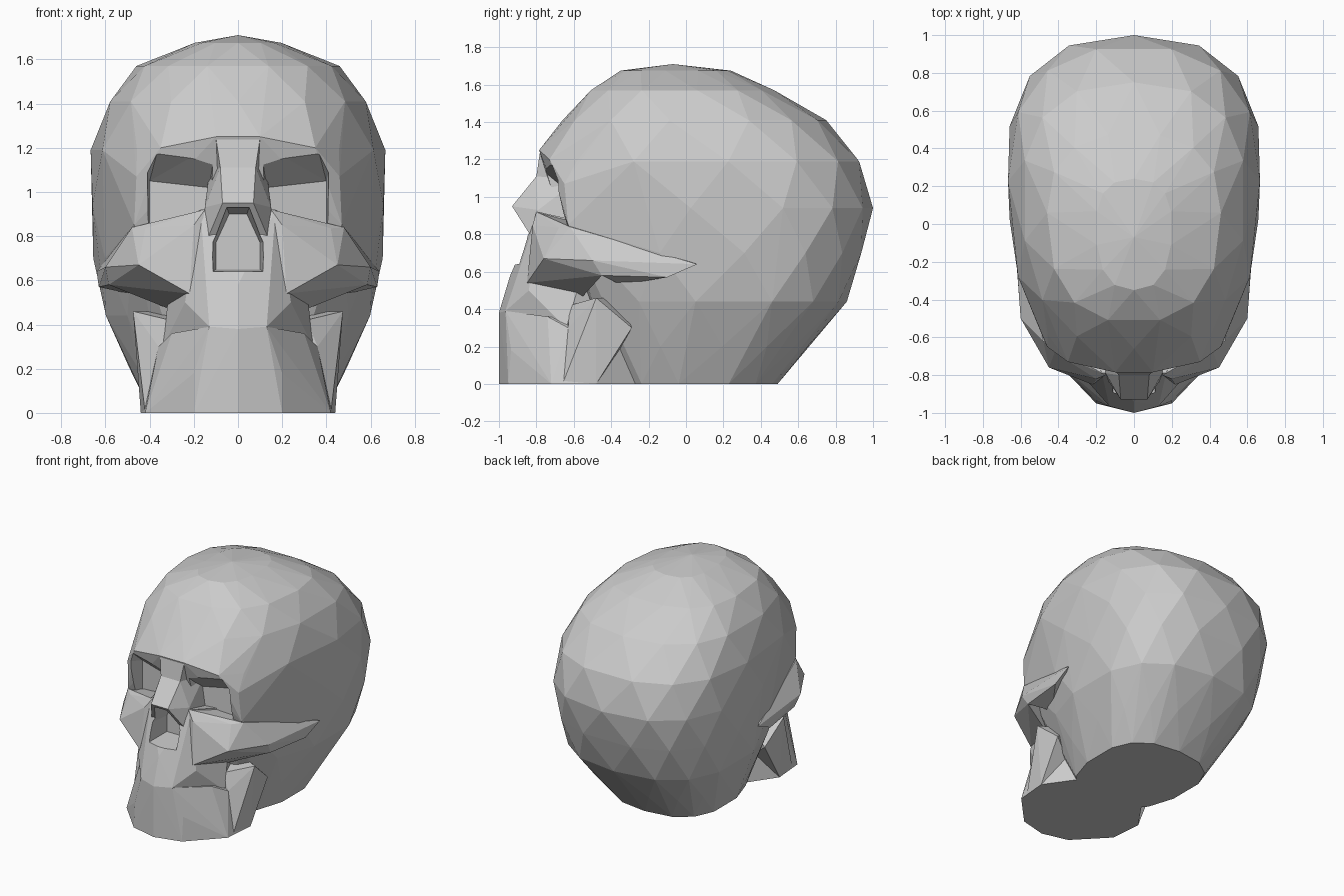
import bpy, bmesh, math


def hull(name, points, mode="centre"):
    """Faceted solid around points. centre: symmetric across x; pair: one solid per side."""
    bm = bmesh.new()
    left = [(-x, y, z) for x, y, z in points]
    for group in ([points + left] if mode == "centre" else [points, left]):
        verts = [bm.verts.new(p) for p in sorted(set(group))]
        bmesh.ops.convex_hull(bm, input=verts)
    loose = [v for v in bm.verts if not v.link_faces]
    bmesh.ops.delete(bm, geom=loose, context="VERTS")
    bmesh.ops.recalc_face_normals(bm, faces=bm.faces[:])
    mesh = bpy.data.meshes.new(name)
    bm.to_mesh(mesh)
    bm.free()
    obj = bpy.data.objects.new(name, mesh)
    bpy.context.collection.objects.link(obj)
    return obj


def cut(obj, cutter):
    mod = obj.modifiers.new("cut", "BOOLEAN")
    mod.operation = "DIFFERENCE"
    mod.solver = "EXACT"
    mod.object = cutter
    bpy.context.view_layer.objects.active = obj
    bpy.ops.object.modifier_apply(modifier=mod.name)


def ring(z, front, back, half_width, phase, n=14):
    """Squarish oval, widest behind its middle."""
    yc = front + 0.58 * (back - front)
    pts = []
    for i in range(n):
        a = 2 * math.pi * (i + phase) / n
        s, c = math.sin(a), math.cos(a)
        x = half_width * math.copysign(abs(s) ** 0.8, s)
        reach = yc - front if c > 0 else back - yc
        y = yc - reach * math.copysign(abs(c) ** 0.8, c)
        pts.append((round(x, 4), round(y, 4), z))
    return pts


# Braincase: staggered rings (height, front, back, half width) plus the brow rim
levels = [(0.0, -0.40, 0.49, 0.40), (0.20, -0.45, 0.66, 0.49),
          (0.44, -0.50, 0.86, 0.61), (0.70, -0.57, 0.95, 0.655),
          (0.94, -0.64, 1.00, 0.672), (1.19, -0.76, 0.94, 0.667),
          (1.41, -0.66, 0.75, 0.59), (1.57, -0.52, 0.48, 0.46),
          (1.675, -0.35, 0.24, 0.20)]
points = [(0, -0.07, 1.71), (0.10, -0.785, 1.25), (0.35, -0.73, 1.20),
          (0.46, -0.65, 1.07), (0.47, -0.63, 0.85)]
for k, level in enumerate(levels):
    points += ring(*level, phase=0.5 * (k % 2))
cranium = hull("cranium", points)

# Eye sockets
eye_cutter = hull("eye_socket_cutter", [
    (0.10, -0.86, 1.22), (0.34, -0.86, 1.28), (0.42, -0.82, 1.13),
    (0.42, -0.82, 0.80), (0.10, -0.86, 0.80), (0.13, -0.62, 1.02),
    (0.40, -0.56, 1.05), (0.40, -0.56, 0.80), (0.13, -0.62, 0.80)], "pair")
cut(cranium, eye_cutter)

# Bone between the brows
hull("brow_bridge", [(0.10, -0.78, 1.245), (0.08, -0.80, 1.11),
                     (0.12, -0.60, 1.20), (0.12, -0.60, 1.05)])

# Nose bone
nose = hull("nose_bone", [(0.08, -0.80, 1.11), (0.07, -0.93, 0.95),
                          (0.15, -0.81, 0.76), (0.15, -0.79, 0.93),
                          (0.13, -0.58, 1.09), (0.17, -0.58, 0.78)])

# Upper jaw
upper_jaw = hull("upper_jaw", [
    (0, -1.0, 0.38), (0.13, -0.965, 0.39), (0, -0.94, 0.58),
    (0.13, -0.89, 0.62), (0.24, -0.84, 0.50), (0.31, -0.62, 0.42),
    (0.34, -0.64, 0.30), (0.15, -0.82, 0.76), (0.17, -0.79, 0.92),
    (0.28, -0.48, 0.85), (0.28, -0.48, 0.30)])

# Nose opening
nose_cutter = hull("nose_opening_cutter", [
    (0.06, -1.1, 0.955), (0.135, -1.1, 0.78), (0.125, -1.1, 0.63),
    (0.04, -0.70, 0.90), (0.10, -0.70, 0.77), (0.10, -0.70, 0.65)])
cut(nose, nose_cutter)
cut(upper_jaw, nose_cutter)

# Cheekbones and the arches running back to the temples
hull("cheekbones", [
    (0.15, -0.80, 0.92), (0.20, -0.82, 0.85), (0.42, -0.68, 0.835),
    (0.48, -0.62, 0.84), (0.45, -0.76, 0.67), (0.22, -0.85, 0.54),
    (0.60, -0.50, 0.66), (0.585, -0.45, 0.58), (0.28, -0.50, 0.84),
    (0.31, -0.55, 0.47)], "pair")
hull("cheek_arches", [
    (0.60, -0.50, 0.66), (0.585, -0.45, 0.58), (0.63, -0.10, 0.57),
    (0.64, 0.06, 0.64), (0.48, -0.62, 0.84), (0.45, -0.35, 0.53),
    (0.40, -0.40, 0.80)], "pair")

# Lower jaw and its rear branches
hull("lower_jaw", [
    (0, -1.0, 0.38), (0, -1.0, 0), (0.20, -0.95, 0), (0.20, -0.935, 0.18),
    (0.13, -0.965, 0.39), (0.42, -0.72, 0), (0.44, -0.48, 0),
    (0.36, -0.63, 0.30), (0.30, -0.74, 0.36), (0.28, -0.25, 0),
    (0.28, -0.30, 0.30)])
hull("jaw_branches", [
    (0.36, -0.63, 0.30), (0.31, -0.62, 0.42), (0.475, -0.48, 0.46),
    (0.45, -0.29, 0.30), (0.44, -0.48, 0), (0.42, -0.66, 0),
    (0.20, -0.40, 0.10), (0.25, -0.35, 0.46)], "pair")

for helper in (eye_cutter, nose_cutter):
    bpy.data.objects.remove(helper)
